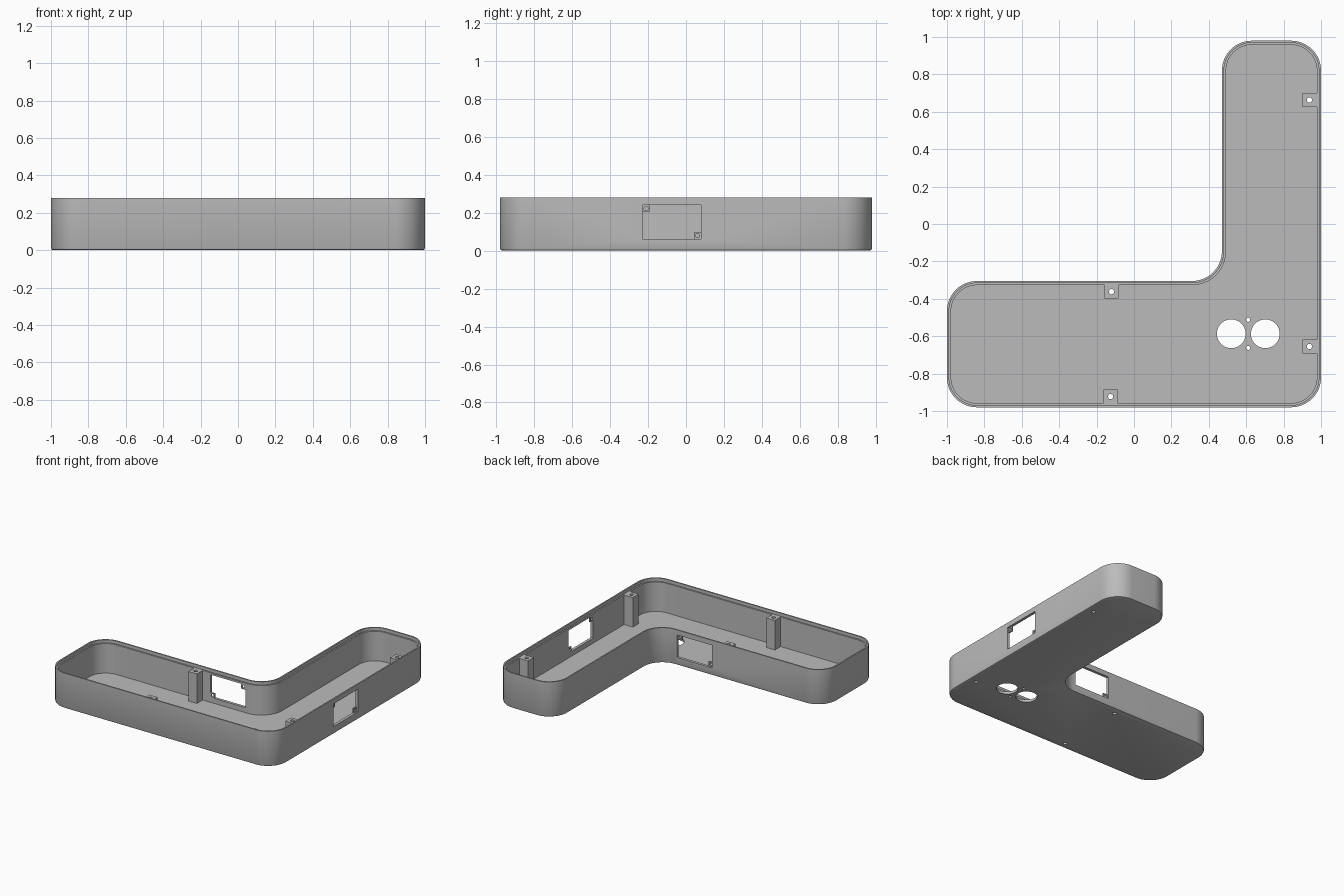
import bpy, bmesh, math
from mathutils import Matrix

cube = bpy.data.objects.get("Cube")
if cube:
    bpy.data.objects.remove(cube, do_unlink=True)

HEIGHT, WALL, LIP, LEDGE, FLOOR = 0.28, 0.022, 0.011, 0.255, 0.02
RADIUS, STEPS = 0.16, 16

grey = bpy.data.materials.new("plain grey")
grey.use_nodes = True
grey.diffuse_color = (0.5, 0.5, 0.5, 1)
grey.node_tree.nodes["Principled BSDF"].inputs["Base Color"].default_value = (0.5, 0.5, 0.5, 1)


def finish(name, bm):
    bmesh.ops.recalc_face_normals(bm, faces=bm.faces)
    mesh = bpy.data.meshes.new(name)
    bm.to_mesh(mesh)
    bm.free()
    mesh.materials.append(grey)
    obj = bpy.data.objects.new(name, mesh)
    bpy.context.collection.objects.link(obj)
    return obj


def box(name, low, high):
    bm = bmesh.new()
    size = [b - a for a, b in zip(low, high)]
    mid = [(a + b) / 2 for a, b in zip(low, high)]
    bmesh.ops.create_cube(bm, size=1, matrix=Matrix.Translation(mid) @ Matrix.Diagonal((*size, 1)))
    return finish(name, bm)


def rod(name, centre, radius, depth, axis="Z"):
    turn = {"Z": Matrix(), "X": Matrix.Rotation(math.pi / 2, 4, "Y"),
            "Y": Matrix.Rotation(math.pi / 2, 4, "X")}[axis]
    bm = bmesh.new()
    bmesh.ops.create_cone(bm, cap_ends=True, segments=40, radius1=radius, radius2=radius,
                          depth=depth, matrix=Matrix.Translation(centre) @ turn)
    return finish(name, bm)


def cut(obj, cutters):
    bpy.context.view_layer.objects.active = obj
    for cutter in cutters:
        mod = obj.modifiers.new("cut", "BOOLEAN")
        mod.operation, mod.solver, mod.object = "DIFFERENCE", "EXACT", cutter
        bpy.ops.object.modifier_apply(modifier=mod.name)
        bpy.data.objects.remove(cutter, do_unlink=True)


def smooth(obj):
    bpy.ops.object.select_all(action="DESELECT")
    obj.select_set(True)
    bpy.context.view_layer.objects.active = obj
    bpy.ops.object.shade_smooth_by_angle(angle=math.radians(30))


# Rounded L outline: corner x, y, direction to arc centre, start angle, inside corner
CORNERS = [(-1, -0.98, 1, 1, 180, False), (1, -0.98, -1, 1, 270, False),
           (1, 0.98, -1, -1, 0, False), (0.47, 0.98, 1, -1, 90, False),
           (0.47, -0.305, -1, 1, 360, True), (-1, -0.305, 1, -1, 90, False)]


def outline(inset):
    points = []
    for x, y, sx, sy, start, inside in CORNERS:
        r = RADIUS + inset if inside else RADIUS - inset
        sweep = -90 if inside else 90
        for i in range(STEPS + 1):
            a = math.radians(start + sweep * i / STEPS)
            points.append((x + sx * RADIUS + r * math.cos(a), y + sy * RADIUS + r * math.sin(a)))
    return points


# Tray shell: wall section swept around the outline, closed by the floor faces
section = [(0.012, 0), (0.0035, 0.0035), (0, 0.012), (0, HEIGHT), (LIP, HEIGHT),
           (LIP, LEDGE), (WALL, LEDGE), (WALL, FLOOR)]
bm = bmesh.new()
rings = [[bm.verts.new((x, y, z)) for x, y in outline(inset)] for inset, z in section]
for low, high in zip(rings, rings[1:]):
    for i in range(len(low)):
        j = (i + 1) % len(low)
        bm.faces.new((low[i], low[j], high[j], high[i]))
bm.faces.new(rings[0][::-1])
bm.faces.new(rings[-1])
tray = finish("tray_shell", bm)

# Side windows, twin round ports and their screw holes
Z0, Z1, TAB = 0.06, 0.24, 0.038
cutters = [box("side_window", (0.9, -0.23, Z0), (1.1, 0.08, Z1)),
           box("back_window", (-0.015, -0.4, Z0), (0.295, -0.2, Z1))]
cutters += [rod("port", (x, -0.587, 0), 0.077, 0.1) for x in (0.52, 0.702)]
cutters += [rod("port_screw", (0.61, y, 0), 0.011, 0.1) for y in (-0.512, -0.662)]

# Lid posts, each bored through the floor
W = 0.037
POSTS = {"front_post": (-0.125, -0.923, 0, -1), "back_post": (-0.12, -0.362, 0, 1),
         "side_front_post": (0.938, -0.655, 1, 0), "side_rear_post": (0.938, 0.663, 1, 0)}
for name, (x, y, dx, dy) in POSTS.items():
    cutters.append(rod("bore", (x, y, 0), 0.014, 0.1))
    grow = 0.01
    post = box(name, (x - W, y - W - grow * (dy < 0), FLOOR),
               (x + W + grow * (dx > 0), y + W + grow * (dy > 0), LEDGE))
    cut(post, [rod("bore", (x, y, 0.15), 0.014, 0.5)])
    smooth(post)
cut(tray, cutters)
smooth(tray)

# Recessed screw tabs in opposite corners of each window
T = WALL / 2
for name, y, z in (("side_upper_tab", -0.23, Z1 - TAB), ("side_lower_tab", 0.08 - TAB, Z0)):
    tab = box(name, (1 - WALL, y, z), (1 - T, y + TAB, z + TAB))
    cut(tab, [rod("hole", (1, y + TAB / 2, z + TAB / 2), 0.011, 0.2, "X")])
    smooth(tab)
for name, x, z in (("back_upper_tab", 0.295 - TAB, Z1 - TAB), ("back_lower_tab", -0.015, Z0)):
    tab = box(name, (x, -0.305 - WALL, z), (x + TAB, -0.305 - T, z + TAB))
    cut(tab, [rod("hole", (x + TAB / 2, -0.305, z + TAB / 2), 0.011, 0.2, "Y")])
    smooth(tab)
